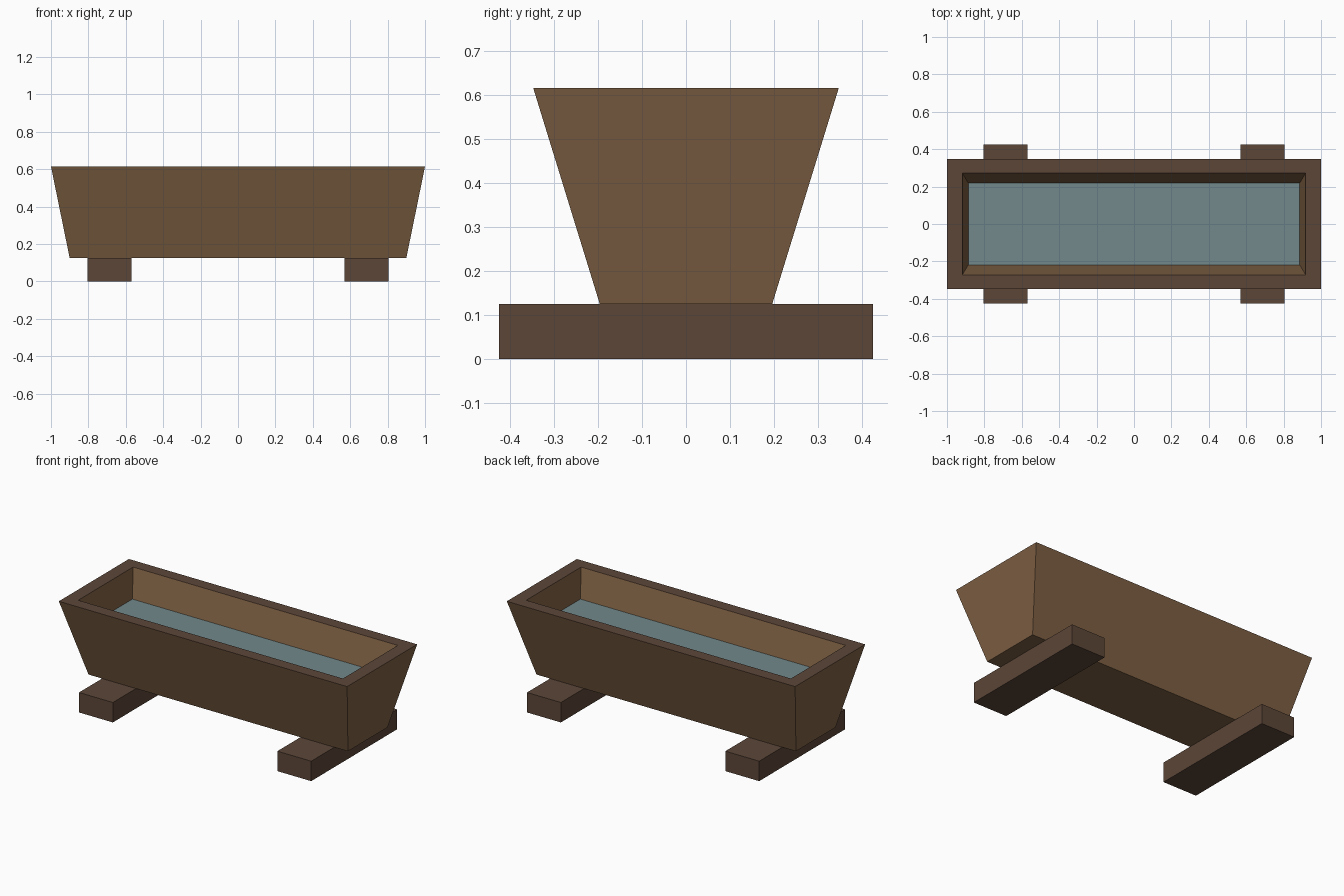
import bpy
import bmesh

cube = bpy.data.objects.get("Cube")
if cube:
    bpy.data.objects.remove(cube, do_unlink=True)


def srgb(r, g, b):
    # 8-bit display colour to linear
    return [((c / 255 + 0.055) / 1.055) ** 2.4 for c in (r, g, b)] + [1.0]


def material(name, colour):
    mat = bpy.data.materials.new(name)
    mat.use_nodes = True
    mat.diffuse_color = colour
    bsdf = next(n for n in mat.node_tree.nodes if n.type == 'BSDF_PRINCIPLED')
    bsdf.inputs["Base Color"].default_value = colour
    return mat


wood = material("brown wood", srgb(126, 96, 68))
dark_wood = material("dark wood", srgb(92, 70, 56))
water_blue = material("water blue", srgb(114, 137, 139))


def finish(name, bm, *mats):
    mesh = bpy.data.meshes.new(name)
    bm.to_mesh(mesh)
    bm.free()
    for mat in mats:
        mesh.materials.append(mat)
    obj = bpy.data.objects.new(name, mesh)
    bpy.context.collection.objects.link(obj)
    return obj


def ring(bm, x, y, z):
    return [bm.verts.new((sx * x, sy * y, z))
            for sx, sy in ((-1, -1), (1, -1), (1, 1), (-1, 1))]


# Trough: outer walls, flat rim and tapered hollow
bm = bmesh.new()
levels = [ring(bm, 0.9, 0.196, 0.125),
          ring(bm, 1.0, 0.347, 0.615),
          ring(bm, 0.918, 0.272, 0.615),
          ring(bm, 0.85, 0.16, 0.25)]
for i, (low, high) in enumerate(zip(levels, levels[1:])):
    for j in range(4):
        k = (j + 1) % 4
        face = bm.faces.new((low[j], low[k], high[k], high[j]))
        face.material_index = 1 if i == 1 else 0
bm.faces.new(levels[0][::-1])
bm.faces.new(levels[-1])
finish("trough", bm, wood, dark_wood)

# Water surface
bm = bmesh.new()
bm.faces.new(ring(bm, 0.886, 0.219, 0.443))
finish("water", bm, water_blue)

# Two cross beams as feet
for side, sx in (("left", 1), ("right", -1)):
    bm = bmesh.new()
    bmesh.ops.create_cube(bm, size=1)
    bmesh.ops.scale(bm, vec=(0.235, 0.85, 0.125), verts=bm.verts)
    bmesh.ops.translate(bm, vec=(sx * 0.688, 0, 0.0625), verts=bm.verts)
    finish(side + "_foot_beam", bm, dark_wood)
